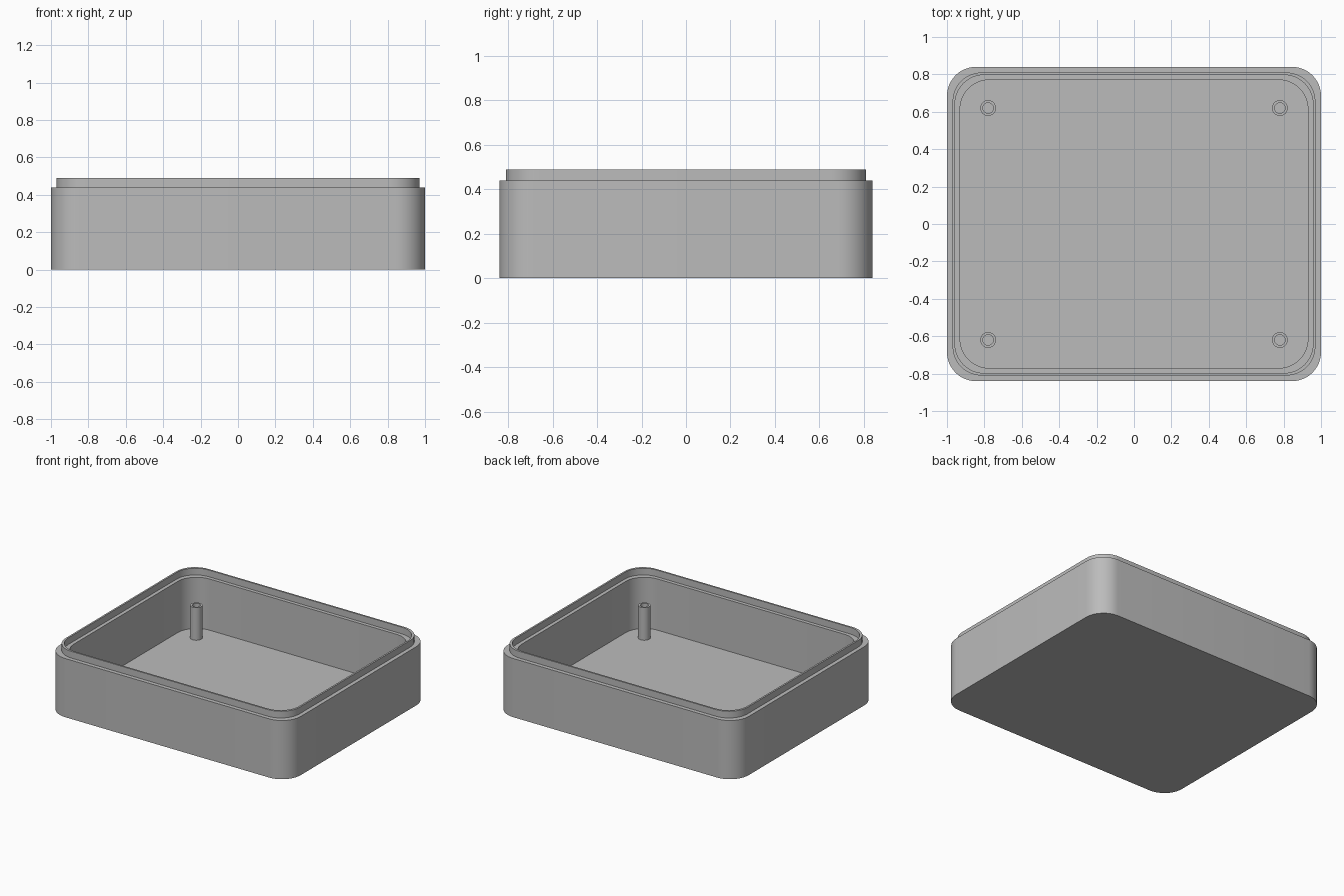
import bpy, bmesh
from math import sin, cos, pi

cube = bpy.data.objects.get("Cube")
if cube:
    bpy.data.objects.remove(cube, do_unlink=True)

grey = bpy.data.materials.new("plain grey")
grey.use_nodes = True
colour = (0.5, 0.5, 0.5, 1)
grey.diffuse_color = colour
grey.node_tree.nodes["Principled BSDF"].inputs["Base Color"].default_value = colour

RADIUS = 0.155
SEGMENTS = 12
FLOOR = 0.056


def rounded_ring(hx, hy, z, r=RADIUS):
    """Counter-clockwise rounded rectangle of half sizes hx, hy."""
    points = []
    for q, (sx, sy) in enumerate(((1, 1), (-1, 1), (-1, -1), (1, -1))):
        for i in range(SEGMENTS + 1):
            a = (q + i / SEGMENTS) * pi / 2
            points.append((sx * (hx - r) + r * cos(a), sy * (hy - r) + r * sin(a), z))
    return points


def circle_ring(cx, cy, r, z, n=32):
    return [(cx + r * cos(2 * pi * i / n), cy + r * sin(2 * pi * i / n), z) for i in range(n)]


def skin(name, rings, cap_start=True):
    """Join successive rings with quads; cap the ends."""
    bm = bmesh.new()
    loops = [[bm.verts.new(p) for p in ring] for ring in rings]
    for low, high in zip(loops, loops[1:]):
        for i in range(len(low)):
            j = (i + 1) % len(low)
            bm.faces.new((low[i], low[j], high[j], high[i]))
    if cap_start:
        bm.faces.new(loops[0][::-1])
    bm.faces.new(loops[-1])
    mesh = bpy.data.meshes.new(name)
    bm.to_mesh(mesh)
    bm.free()
    mesh.materials.append(grey)
    obj = bpy.data.objects.new(name, mesh)
    bpy.context.collection.objects.link(obj)
    bpy.ops.object.select_all(action="DESELECT")
    obj.select_set(True)
    bpy.context.view_layer.objects.active = obj
    bpy.ops.object.shade_smooth_by_angle(angle=pi / 6)
    return obj


# Tray: outer wall, shoulder, raised lip, inner ledge, inner wall, floor
# Each step is (inset from the outside, height)
steps = [(0, 0), (0, 0.44), (0.03, 0.44), (0.03, 0.49),
         (0.043, 0.49), (0.043, 0.44), (0.07, 0.44), (0.07, FLOOR)]
skin("tray_body", [rounded_ring(1 - d, 0.84 - d, z) for d, z in steps])

# Hollow screw posts, one near each corner
for side, sx in (("left", 1), ("right", -1)):
    for end, sy in (("front", -1), ("back", 1)):
        profile = [(0.042, FLOOR), (0.042, 0.3), (0.028, 0.3), (0.028, FLOOR + 0.002)]
        skin(f"screw_post_{end}_{side}",
             [circle_ring(sx * 0.78, sy * 0.62, r, z) for r, z in profile],
             cap_start=False)
